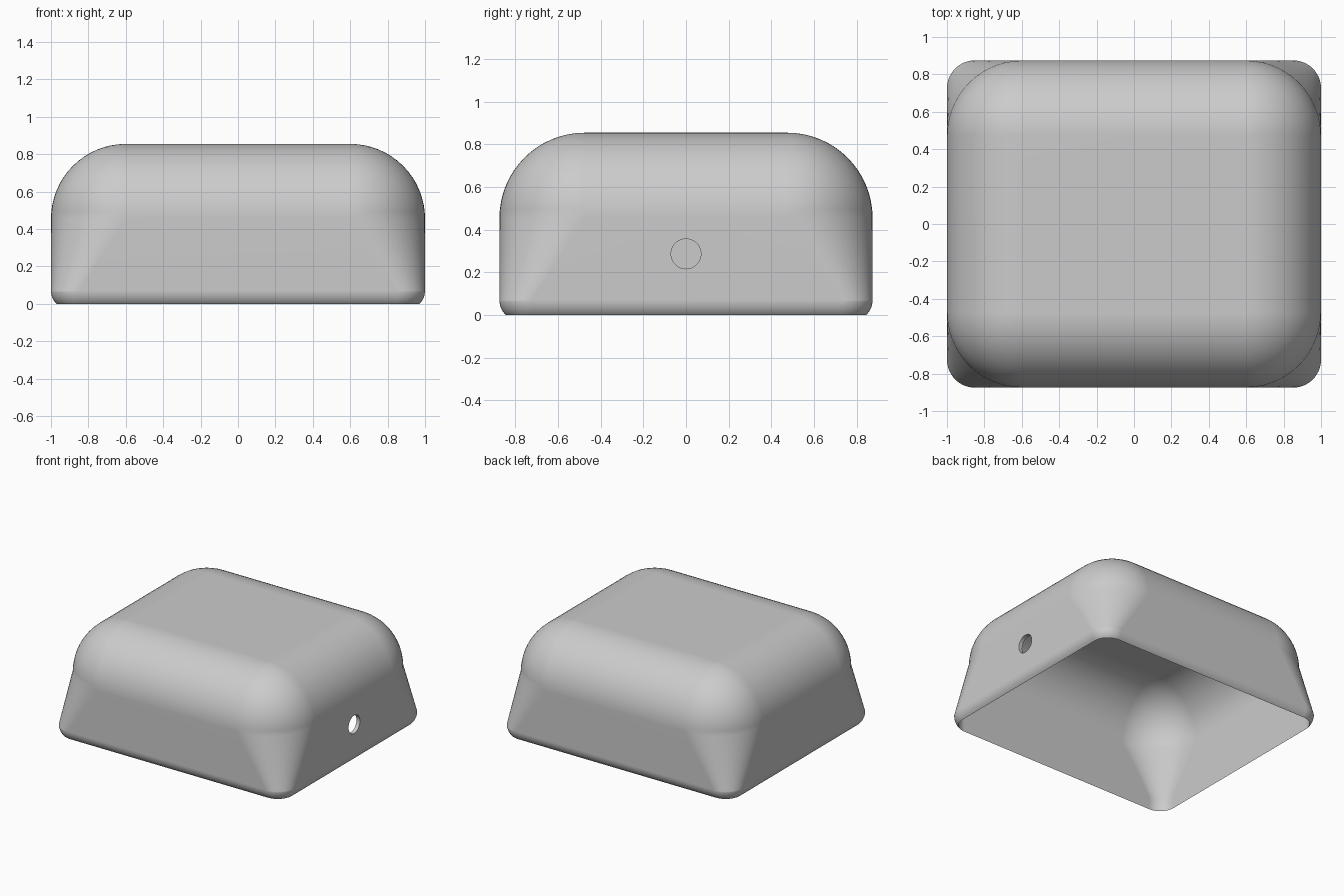
import bpy, bmesh, math

cube = bpy.data.objects.get("Cube")
if cube:
    bpy.data.objects.remove(cube, do_unlink=True)

HALF_X, HALF_Y, HEIGHT = 1.0, 0.875, 0.855
WALL = 0.03          # shell thickness
TOP_R = 0.4          # fillet around the top, and corner radius below it
LOW_R = 0.15         # corner radius near the base
CURL = 0.1           # radius of the curl at the lower rim
SHOULDER = HEIGHT - TOP_R
CORNER_STEPS, FILLET_STEPS = 14, 16

grey = bpy.data.materials.new("light_grey")
grey.use_nodes = True
colour = (0.6, 0.6, 0.6, 1)
grey.diffuse_color = colour
grey.node_tree.nodes["Principled BSDF"].inputs["Base Color"].default_value = colour


def rounded_ring(bm, inset, radius, z):
    """Rounded rectangle of vertices at height z."""
    verts = []
    cx, cy = HALF_X - inset - radius, HALF_Y - inset - radius
    for corner, (sx, sy) in enumerate(((1, 1), (-1, 1), (-1, -1), (1, -1))):
        for i in range(CORNER_STEPS + 1):
            a = math.pi / 2 * (corner + i / CORNER_STEPS)
            verts.append(bm.verts.new((sx * cx + radius * math.cos(a),
                                       sy * cy + radius * math.sin(a), z)))
    return verts


def dome(offset):
    """Rings from the top of the straight wall up over the fillet."""
    r = TOP_R - offset
    rings = []
    for i in range(FILLET_STEPS + 1):
        a = math.pi / 2 * i / FILLET_STEPS
        rings.append((offset + r * (1 - math.cos(a)), r * math.cos(a),
                      SHOULDER + r * math.sin(a)))
    return rings


# Section of the shell: inside top, inside wall, rim, curl, outside wall, top
profile = dome(WALL)[::-1]
profile.append((WALL, LOW_R - WALL, CURL))
rim_angle = math.acos(1 - WALL / CURL)
curl_z = CURL * math.sin(rim_angle)
for i in range(9):
    a = rim_angle * (1 - i / 8)
    inset = CURL * (1 - math.cos(a))
    profile.append((inset, LOW_R - inset, curl_z - CURL * math.sin(a)))
profile += dome(0)

# Hollow cover
bm = bmesh.new()
rings = [rounded_ring(bm, *p) for p in profile]
for low, high in zip(rings, rings[1:]):
    n = len(low)
    for i in range(n):
        j = (i + 1) % n
        bm.faces.new((low[i], low[j], high[j], high[i]))
bm.faces.new(rings[0])
bm.faces.new(rings[-1])
bmesh.ops.remove_doubles(bm, verts=bm.verts[:], dist=0.0005)
bmesh.ops.recalc_face_normals(bm, faces=bm.faces[:])
mesh = bpy.data.meshes.new("cover_shell")
bm.to_mesh(mesh)
bm.free()
mesh.materials.append(grey)
shell = bpy.data.objects.new("cover_shell", mesh)
bpy.context.collection.objects.link(shell)

# Round cable hole through one side wall
bpy.ops.mesh.primitive_cylinder_add(vertices=48, radius=0.07, depth=0.4,
                                    location=(HALF_X, 0, 0.287),
                                    rotation=(0, math.pi / 2, 0))
cutter = bpy.context.object
cutter.name = "hole_cutter"
cutter.hide_render = True
cutter.data.materials.append(grey)

bpy.ops.object.select_all(action='DESELECT')
shell.select_set(True)
bpy.context.view_layer.objects.active = shell
hole = shell.modifiers.new("cable_hole", 'BOOLEAN')
hole.operation = 'DIFFERENCE'
hole.solver = 'EXACT'
hole.object = cutter
bpy.ops.object.modifier_apply(modifier=hole.name)
bpy.data.objects.remove(cutter, do_unlink=True)

# Smooth fillets with clean flats
bpy.ops.object.shade_smooth_by_angle(angle=math.radians(35))
flats = shell.modifiers.new("clean_flats", 'WEIGHTED_NORMAL')
flats.keep_sharp = True
